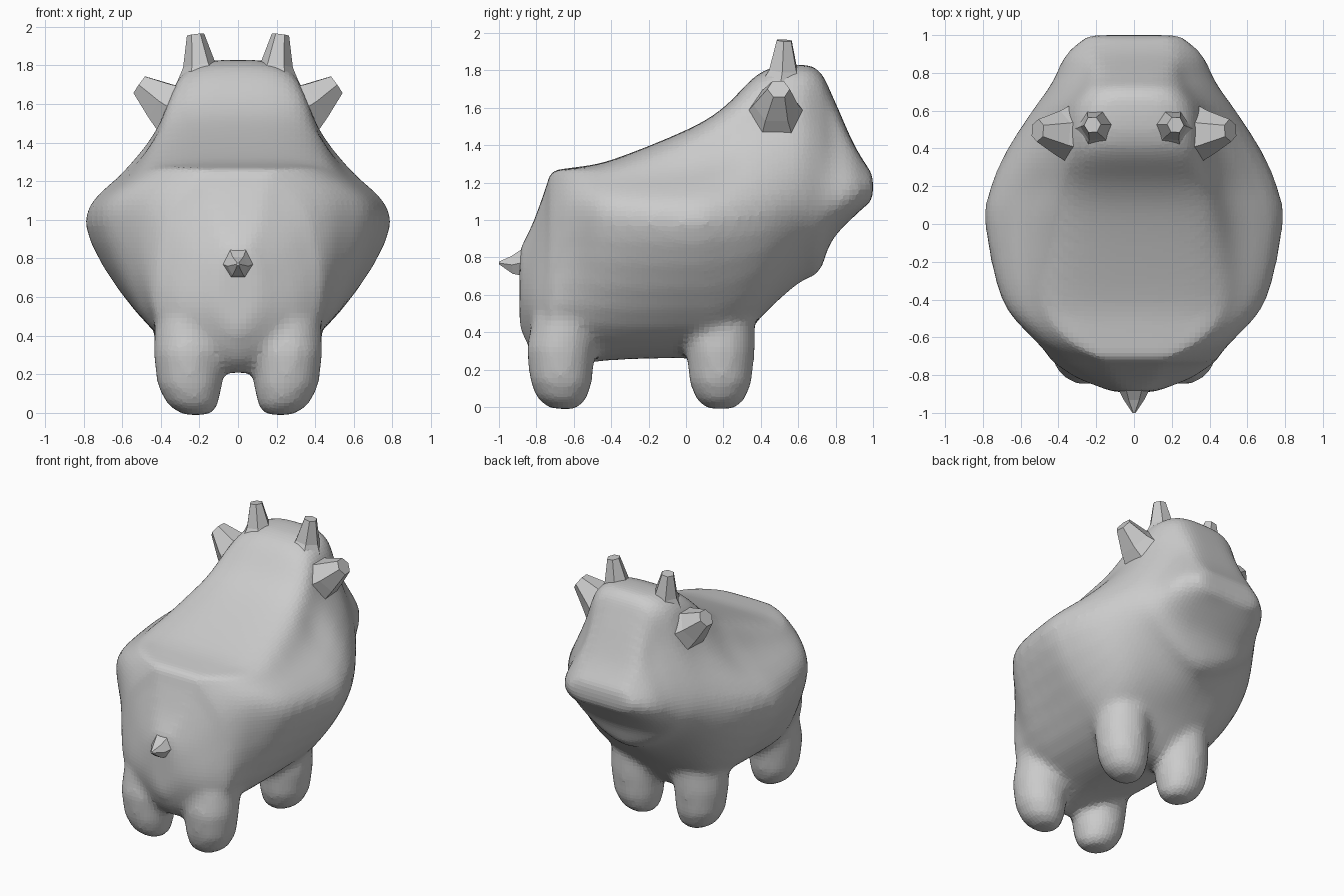
import bpy, bmesh, math
from mathutils import Vector

if "Cube" in bpy.data.objects:
    bpy.data.objects.remove(bpy.data.objects["Cube"])


def make(name, bm):
    bmesh.ops.recalc_face_normals(bm, faces=bm.faces)
    me = bpy.data.meshes.new(name)
    bm.to_mesh(me)
    bm.free()
    ob = bpy.data.objects.new(name, me)
    bpy.context.collection.objects.link(ob)
    return ob


def skin(bm, rings):
    """Bridge closed rings of points and cap both ends."""
    vs = [[bm.verts.new(p) for p in r] for r in rings]
    n = len(vs[0])
    for a, b in zip(vs, vs[1:]):
        for i in range(n):
            bm.faces.new((a[i], a[(i + 1) % n], b[(i + 1) % n], b[i]))
    bm.faces.new(vs[0])
    bm.faces.new(vs[-1])


def spline(pts, steps):
    """Catmull-Rom through a list of tuples of any length."""
    pts = [Vector(p) for p in pts]
    out = []
    for i in range(len(pts) - 1):
        a, b = pts[max(i - 1, 0)], pts[i]
        c, d = pts[i + 1], pts[min(i + 2, len(pts) - 1)]
        for s in range(steps):
            t = s / steps
            out.append(0.5 * (2 * b + (c - a) * t + (2 * a - 5 * b + 4 * c - d) * t * t
                              + (3 * b - 3 * c + d - a) * t ** 3))
    return out + [pts[-1]]


def tube(bm, path, sides, turn=0.0):
    """Rings (centre, radius) perpendicular to the overall direction."""
    axis = (Vector(path[-1][0]) - Vector(path[0][0])).normalized()
    q = axis.to_track_quat('Z', 'Y')
    rings = []
    for c, r in path:
        rings.append([Vector(c) + q @ Vector((r * math.cos(turn + k * math.tau / sides),
                                              r * math.sin(turn + k * math.tau / sides), 0))
                      for k in range(sides)])
    skin(bm, rings)


# body and head: y, top z, upper x/z, widest x/z, lower x/z, bottom z
stations = [
    (-0.89, 0.84, 0.06, 0.82, 0.10, 0.72, 0.10, 0.55, 0.42),
    (-0.82, 0.98, 0.13, 0.95, 0.24, 0.78, 0.28, 0.50, 0.28),
    (-0.75, 1.17, 0.17, 1.14, 0.34, 0.92, 0.38, 0.47, 0.22),
    (-0.715, 1.26, 0.20, 1.24, 0.40, 0.99, 0.41, 0.45, 0.20),
    (-0.60, 1.28, 0.39, 1.25, 0.54, 1.02, 0.42, 0.45, 0.22),
    (-0.40, 1.32, 0.53, 1.23, 0.70, 0.99, 0.44, 0.43, 0.25),
    (0.00, 1.48, 0.53, 1.28, 0.79, 0.98, 0.44, 0.43, 0.26),
    (0.20, 1.60, 0.48, 1.35, 0.76, 1.00, 0.44, 0.45, 0.24),
    (0.40, 1.79, 0.42, 1.47, 0.67, 1.03, 0.42, 0.58, 0.48),
    (0.60, 1.83, 0.39, 1.49, 0.54, 1.09, 0.38, 0.82, 0.66),
    (0.71, 1.80, 0.31, 1.53, 0.46, 1.11, 0.34, 0.88, 0.72),
    (0.78, 1.67, 0.27, 1.46, 0.42, 1.12, 0.30, 0.95, 0.89),
    (0.90, 1.40, 0.25, 1.34, 0.36, 1.16, 0.28, 1.05, 1.02),
    (1.00, 1.24, 0.18, 1.24, 0.25, 1.18, 0.18, 1.11, 1.11),
]
bm = bmesh.new()
rings = []
for y, zt, ux, uz, w, zw, lx, lz, zb in spline(stations, 4):
    vx, vz = 0.68 * ux, zt - 0.16 * (zt - uz)      # rounded shoulder of the section
    cage = [(-vx, vz), (0, zt), (vx, vz), (ux, uz), (w, zw), (lx, lz), (0, zb), (-lx, lz)]
    pts = [(p[0], y, p[1]) for p in spline(cage, 5)[5:31]]
    rings.append(pts + [(-x, yy, z) for x, yy, z in pts[-2:0:-1]])
skin(bm, rings)
# four legs, fused to the body below
for s in (-1, 1):
    for y, lean in ((-0.67, 0.03), (0.185, 0.0)):
        tube(bm, [((s * 0.22, y, -0.01), 0.07), ((s * 0.235, y, 0.035), 0.13),
                  ((s * 0.25, y, 0.13), 0.168), ((s * 0.255, y, 0.30), 0.185),
                  ((s * 0.25, y + lean, 0.45), 0.185), ((s * 0.20, y + 2 * lean, 0.66), 0.17)], 16)
body = make("body", bm)
m = body.modifiers.new("fuse", 'REMESH')
m.mode = 'VOXEL'
m.voxel_size = 0.028
m = body.modifiers.new("soften", 'SMOOTH')
m.factor = 0.5
m.iterations = 8

# horns and ears, mirrored
for s, side in ((-1, "left"), (1, "right")):
    bm = bmesh.new()
    tube(bm, [((s * 0.19, 0.51, 1.72), 0.13), ((s * 0.20, 0.52, 1.80), 0.085),
              ((s * 0.22, 0.525, 1.96), 0.045)], 6)
    make("horn_" + side, bm)
    bm = bmesh.new()
    tube(bm, [((s * 0.31, 0.48, 1.56), 0.17), ((s * 0.40, 0.48, 1.615), 0.12),
              ((s * 0.51, 0.495, 1.70), 0.06)], 6)
    make("ear_" + side, bm)

# tail stub
bm = bmesh.new()
tube(bm, [((0, -0.84, 0.78), 0.10), ((0, -0.93, 0.76), 0.055), ((0, -1.0, 0.77), 0.008)], 6)
make("tail", bm)
